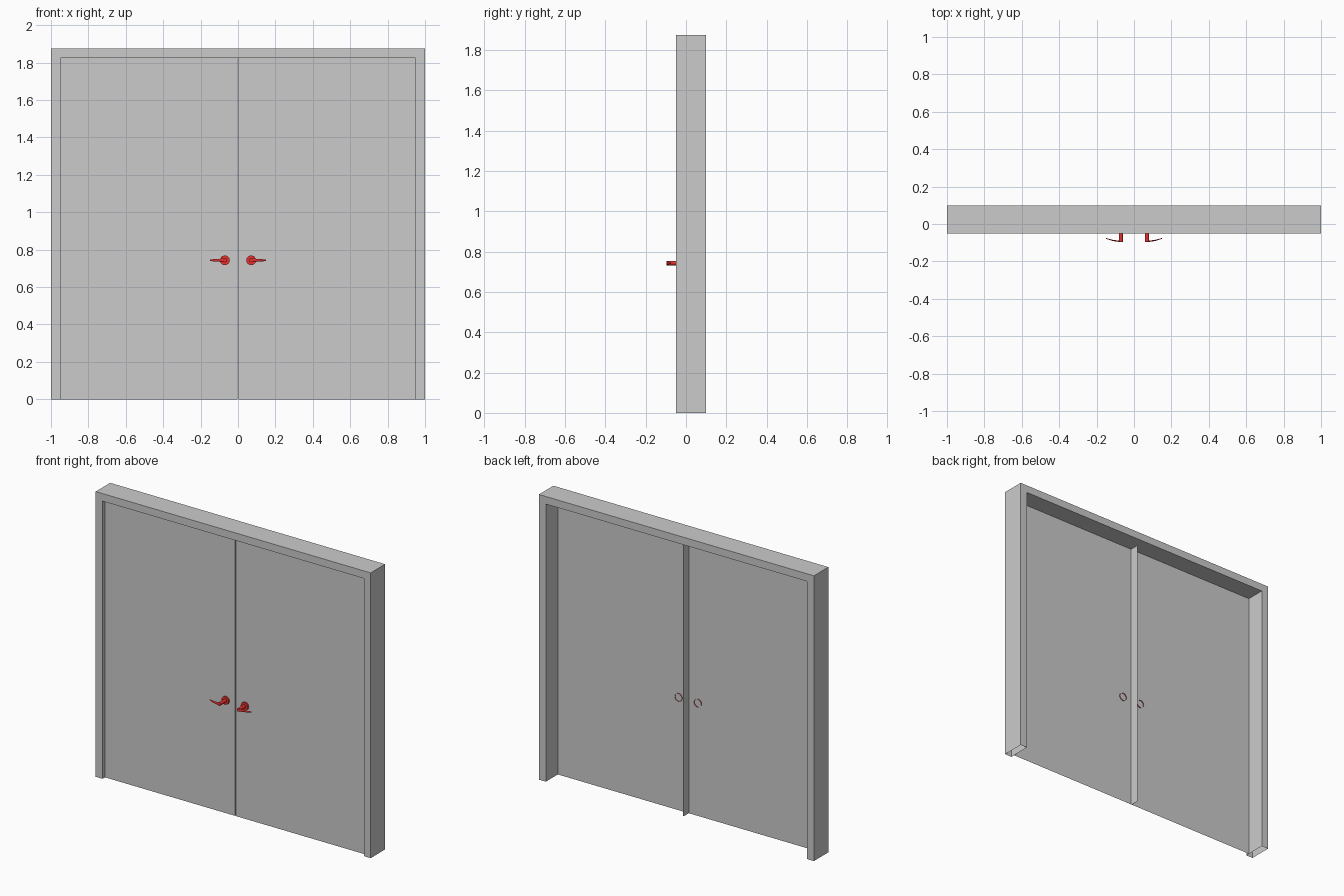
import bpy, bmesh, math

if "Cube" in bpy.data.objects:
    bpy.data.objects.remove(bpy.data.objects["Cube"])

red = bpy.data.materials.new("handle_red")
red.diffuse_color = (0.8, 0.03, 0.03, 1)
red.use_nodes = True
red.node_tree.nodes["Principled BSDF"].inputs["Base Color"].default_value = red.diffuse_color
HANDLE_X, HANDLE_Z = 0.07, 0.743


def finish(bm, name, mat=None, smooth=False, flip=False):
    """Turn a bmesh into an object, optionally mirrored across x = 0."""
    if flip:
        bmesh.ops.scale(bm, vec=(-1, 1, 1), verts=bm.verts)
        bmesh.ops.reverse_faces(bm, faces=bm.faces)
    me = bpy.data.meshes.new(name)
    bm.to_mesh(me)
    bm.free()
    ob = bpy.data.objects.new(name, me)
    bpy.context.collection.objects.link(ob)
    if mat:
        me.materials.append(mat)
    if smooth:
        bpy.ops.object.select_all(action='DESELECT')
        bpy.context.view_layer.objects.active = ob
        ob.select_set(True)
        bpy.ops.object.shade_smooth_by_angle(angle=math.radians(35))
    return ob


def loft(bm, rings):
    """Skin closed rings of points; returns the vertex rings."""
    vs = [[bm.verts.new(p) for p in r] for r in rings]
    n = len(rings[0])
    for a, b in zip(vs, vs[1:]):
        for i in range(n):
            j = (i + 1) % n
            bm.faces.new((a[i], a[j], b[j], b[i]))
    return vs


def disc(y, r, n=24):
    return [(HANDLE_X + r * math.cos(2 * math.pi * i / n), y,
             HANDLE_Z + r * math.sin(2 * math.pi * i / n)) for i in range(n)]


# Door frame: a rectangular section swept up, over and down, open at the floor
bm = bmesh.new()
path = [(-1, 0), (-1, 1), (1, 1), (1, 0)]
sections = []
for s, up in path:
    outer, inner = (s, 1.875 * up), (s * 0.95, 1.825 * up)
    sections.append([(outer[0], -0.05, outer[1]), (inner[0], -0.05, inner[1]),
                     (inner[0], 0.10, inner[1]), (outer[0], 0.10, outer[1])])
loft(bm, sections)
bmesh.ops.recalc_face_normals(bm, faces=bm.faces)
finish(bm, "door_frame")

for side, flip in (("right", False), ("left", True)):
    # Door leaf: front sheet with a turned-back meeting edge, open behind
    bm = bmesh.new()
    plan = [(0.0025, 0.03), (0.0025, -0.025), (0.95, -0.025)]
    low, high = [[bm.verts.new((x, y, z)) for x, y in plan] for z in (0, 1.825)]
    for i in range(2):
        bm.faces.new((low[i], low[i + 1], high[i + 1], high[i]))
    finish(bm, side + "_door", flip=flip)

    # Rose and stem: stepped turning, open at the back of the door
    bm = bmesh.new()
    rings = loft(bm, [disc(-0.02, 0.026), disc(-0.035, 0.026),
                      disc(-0.035, 0.011), disc(-0.096, 0.011)])
    bm.faces.new(rings[-1])
    bmesh.ops.recalc_face_normals(bm, faces=bm.faces)
    finish(bm, side + "_handle_stem", red, True, flip)

    # Lever: tapering blade that curves back toward the door
    bm = bmesh.new()
    steps, sections = 8, []
    for k in range(steps + 1):
        t = k / steps
        x = HANDLE_X + 0.081 * t
        y = -0.092 + 0.016 * t * t
        h, d = 0.010 - 0.006 * t, 0.004 - 0.002 * t
        sections.append([(x, y + d * math.cos(a), HANDLE_Z + h * math.sin(a))
                         for a in [2 * math.pi * i / 12 for i in range(12)]])
    rings = loft(bm, sections)
    bm.faces.new(rings[0])
    bm.faces.new(rings[-1])
    bmesh.ops.recalc_face_normals(bm, faces=bm.faces)
    finish(bm, side + "_handle_lever", red, True, flip)
